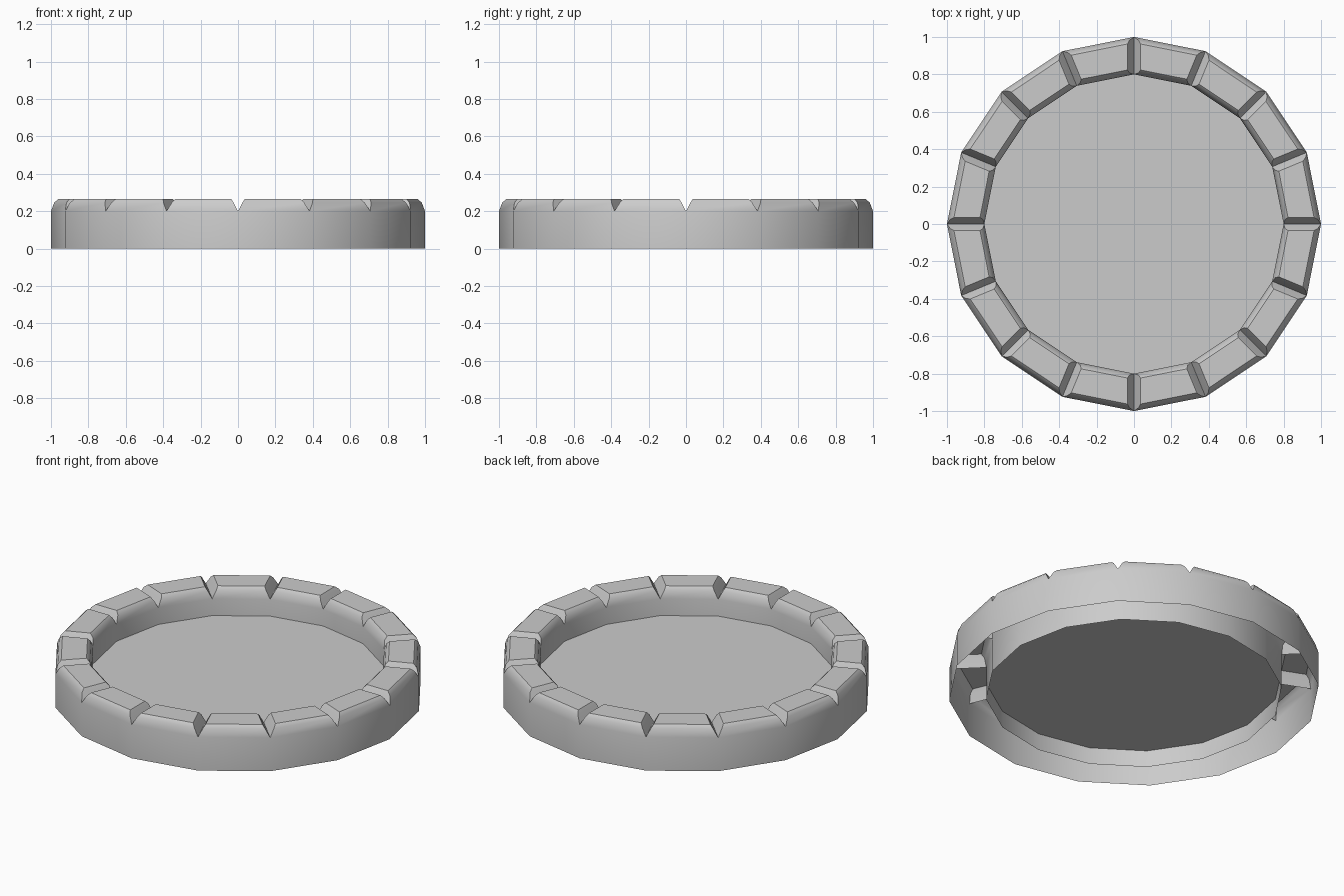
import bpy, bmesh, math
from mathutils import Vector

if "Cube" in bpy.data.objects:
    bpy.data.objects.remove(bpy.data.objects["Cube"])

SIDES = 16
R_OUT, R_IN = 1.0, 0.8
Z_FLOOR, Z_WALL = 0.10, 0.20


def ring(bm, r, z):
    return [bm.verts.new((r * math.cos(2 * math.pi * i / SIDES),
                          r * math.sin(2 * math.pi * i / SIDES), z)) for i in range(SIDES)]


def bridge(bm, a, b, flip=False):
    n = len(a)
    for i in range(n):
        j = (i + 1) % n
        f = [a[i], a[j], b[j], b[i]]
        bm.faces.new(f[::-1] if flip else f)


def inset_quad(quad, side, end, z):
    # quad = inner a, outer a, outer b, inner b; shrink radially by side, along the block by end
    ia, oa, ob, ib = quad
    along = (ob - oa).normalized()
    out = Vector((along.y, -along.x, 0))

    def at(a_in, a_out, d):
        # point on the joint line moved radially by d, keeping the mitre
        v = (a_out - a_in).normalized()
        return v * (d / v.dot(out))
    res = [ia + at(ia, oa, side) + along * end, oa - at(ia, oa, side) + along * end,
           ob - at(ib, ob, side) - along * end, ib + at(ib, ob, side) - along * end]
    return [Vector((p.x, p.y, z)) for p in res]


def finish(bm, name):
    me = bpy.data.meshes.new(name)
    bm.to_mesh(me)
    bm.free()
    ob = bpy.data.objects.new(name, me)
    bpy.context.collection.objects.link(ob)
    bpy.ops.object.select_all(action='DESELECT')
    ob.select_set(True)
    bpy.context.view_layer.objects.active = ob
    bpy.ops.object.shade_smooth_by_angle(angle=math.radians(30))


# Ring wall: outer and inner skirts, hollow underneath, capped by stone blocks
bm = bmesh.new()
o0, o1 = ring(bm, R_OUT, 0), ring(bm, R_OUT, Z_WALL)
i0, i1 = ring(bm, R_IN, 0), ring(bm, R_IN, Z_WALL)
bridge(bm, o0, o1)
bridge(bm, i0, i1, flip=True)

# Blocks: each rises from its wall segment, leaving V grooves at the joints
for k in range(SIDES):
    j = (k + 1) % SIDES
    base = [i1[k], o1[k], o1[j], i1[j]]
    corners = [v.co.copy() for v in base]
    mid = [bm.verts.new(p) for p in inset_quad(corners, 0.012, 0.024, 0.245)]
    top = [bm.verts.new(p) for p in inset_quad(corners, 0.03, 0.036, 0.264)]
    bridge(bm, base, mid)
    bridge(bm, mid, top)
    bm.faces.new(top)
finish(bm, "block_ring")

# Floor disc
bm = bmesh.new()
bm.faces.new(ring(bm, R_IN, Z_FLOOR))
finish(bm, "floor")
